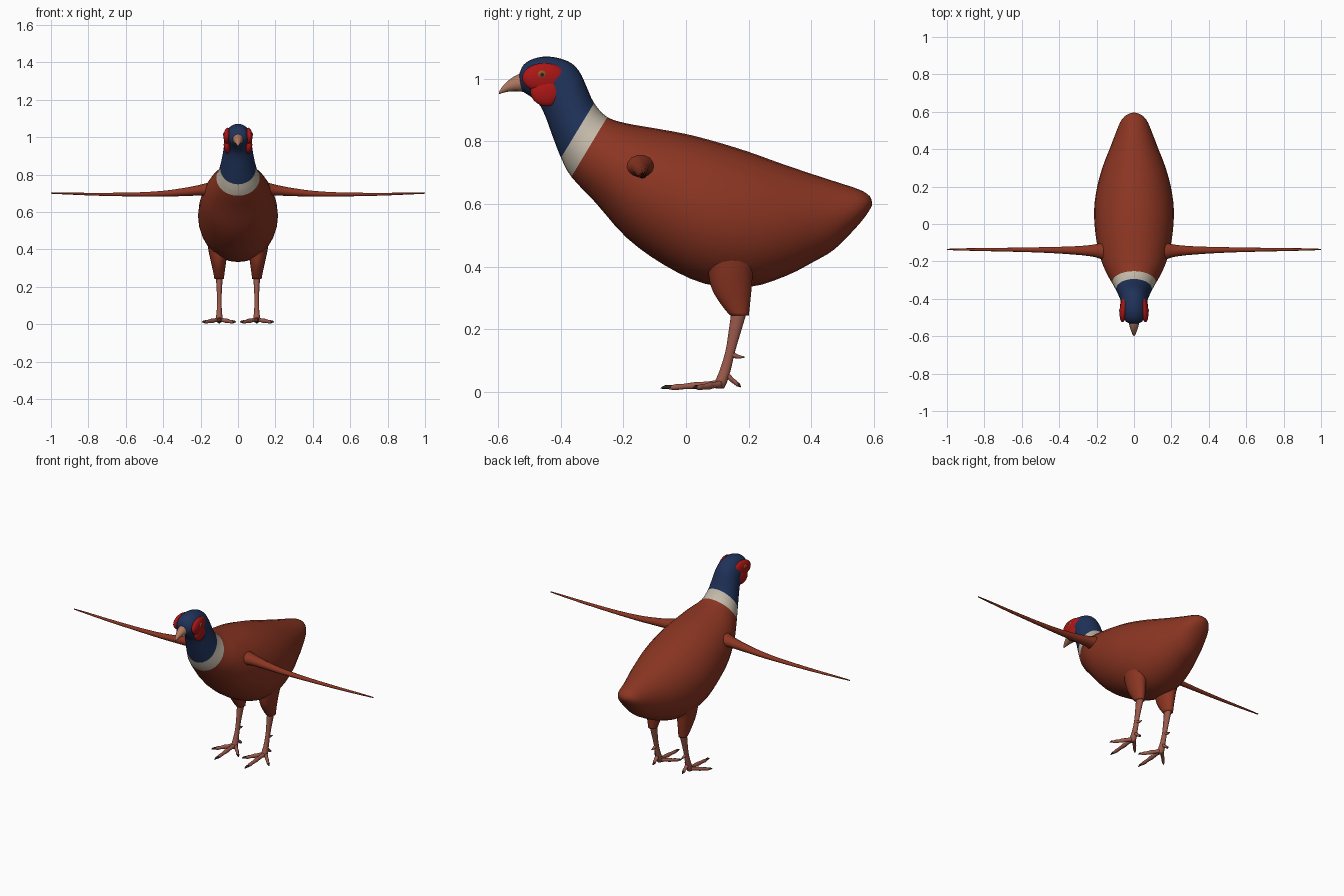
import bpy, bmesh, math
from mathutils import Vector

def material(name, r, g, b):
    m = bpy.data.materials.new(name)
    m.diffuse_color = (r, g, b, 1)
    return m

RUST = material("rust", 0.26, 0.036, 0.016)
WHITE = material("cream", 0.55, 0.49, 0.40)
BLUE = material("blue", 0.014, 0.032, 0.10)
RED = material("red", 0.42, 0.008, 0.008)
HORN = material("horn", 0.42, 0.19, 0.12)
SKIN = material("skin", 0.33, 0.10, 0.07)
DARK = material("dark", 0.03, 0.02, 0.02)
EYE = material("eye", 0.28, 0.09, 0.02)


def smooth_path(rows, steps):
    """Catmull-Rom interpolation of rows of numbers."""
    rows = [Vector(r) for r in rows]
    out = []
    for i in range(len(rows) - 1):
        a, b = rows[max(i - 1, 0)], rows[i]
        c, d = rows[i + 1], rows[min(i + 2, len(rows) - 1)]
        for k in range(steps):
            t = k / steps
            out.append(0.5 * (2 * b + (c - a) * t + (2 * a - 5 * b + 4 * c - d) * t * t
                              + (3 * b - a - 3 * c + d) * t ** 3))
    return out + [rows[-1]]


def finish(ob, mat, mirror):
    ob.data.materials.append(mat)
    for p in ob.data.polygons:
        p.use_smooth = True
    if mirror:
        ob.modifiers.new("mirror", 'MIRROR').use_mirror_merge = False
    return ob


def loft(name, rings, mat, sides=28, caps=(True, True), mirror=False):
    """Skin elliptical rings given as (centre, half axis u, half axis v)."""
    bm = bmesh.new()
    loops = []
    for c, u, v in rings:
        loops.append([bm.verts.new(c + u * math.cos(a) + v * math.sin(a))
                      for a in (2 * math.pi * k / sides for k in range(sides))])
    for p, q in zip(loops, loops[1:]):
        for k in range(sides):
            n = (k + 1) % sides
            bm.faces.new((p[k], p[n], q[n], q[k]))
    if caps[0]:
        bm.faces.new(loops[0])
    if caps[1]:
        bm.faces.new(loops[-1])
    bmesh.ops.recalc_face_normals(bm, faces=bm.faces)
    me = bpy.data.meshes.new(name)
    bm.to_mesh(me)
    bm.free()
    ob = bpy.data.objects.new(name, me)
    bpy.context.collection.objects.link(ob)
    return finish(ob, mat, mirror)


def side_rings(rows, steps=3):
    """Rows: top y, top z, bottom y, bottom z, half width."""
    return [(Vector((0, (r[0] + r[2]) / 2, (r[1] + r[3]) / 2)), Vector((r[4], 0, 0)),
             Vector((0, (r[0] - r[2]) / 2, (r[1] - r[3]) / 2))) for r in smooth_path(rows, steps)]


def limb(name, axis, rows, mat, sides=14, steps=3):
    """Mirrored limb. Rows: x, y, z and two radii across the given axis."""
    X, Y, Z = Vector((1, 0, 0)), Vector((0, 1, 0)), Vector((0, 0, 1))
    u, v = {'x': (Y, Z), 'y': (X, Z), 'z': (X, Y)}[axis]
    rings = [(Vector(r[:3]), u * r[3], v * r[4]) for r in smooth_path(rows, steps)]
    return loft(name, rings, mat, sides, mirror=True)


def ball(name, loc, size, mat, turn=0):
    bpy.ops.mesh.primitive_uv_sphere_add(segments=24, ring_count=14)
    ob = bpy.context.object
    ob.name = name
    for v in ob.data.vertices:
        p = Vector((v.co.x * size[0], v.co.y * size[1], v.co.z * size[2]))
        v.co = Vector((p.x * math.cos(turn) - p.y * math.sin(turn),
                       p.x * math.sin(turn) + p.y * math.cos(turn), p.z)) + Vector(loc)
    return finish(ob, mat, True)


# Body, collar, neck and head: one continuous loft split by colour
trunk = side_rings([
    (0.596, 0.602, 0.594, 0.592, 0.006), (0.588, 0.625, 0.575, 0.562, 0.042),
    (0.555, 0.646, 0.54, 0.52, 0.072), (0.48, 0.671, 0.475, 0.455, 0.101),
    (0.40, 0.697, 0.41, 0.416, 0.129), (0.30, 0.731, 0.32, 0.370, 0.166),
    (0.20, 0.767, 0.20, 0.334, 0.197), (0.10, 0.798, 0.06, 0.345, 0.213),
    (0.00, 0.824, -0.07, 0.405, 0.208), (-0.11, 0.844, -0.19, 0.492, 0.189),
    (-0.19, 0.858, -0.29, 0.605, 0.157), (-0.252, 0.878, -0.367, 0.687, 0.116),
    (-0.294, 0.923, -0.40, 0.748, 0.096), (-0.318, 0.975, -0.428, 0.82, 0.083),
    (-0.342, 1.025, -0.446, 0.87, 0.075), (-0.378, 1.057, -0.465, 0.912, 0.070),
    (-0.44, 1.072, -0.49, 0.938, 0.065), (-0.49, 1.064, -0.51, 0.952, 0.057),
    (-0.52, 1.045, -0.525, 0.962, 0.042), (-0.532, 1.02, -0.532, 0.975, 0.024)])
loft("body", trunk[:34], RUST, caps=(True, False))
loft("collar", trunk[33:37], WHITE, caps=(False, False))
loft("neck_and_head", trunk[36:], BLUE, caps=(False, True))

# Beak
loft("beak", side_rings([
    (-0.505, 1.025, -0.505, 0.957, 0.032), (-0.535, 1.016, -0.535, 0.960, 0.027),
    (-0.565, 0.998, -0.565, 0.960, 0.018), (-0.588, 0.975, -0.588, 0.955, 0.009),
    (-0.599, 0.957, -0.598, 0.951, 0.003)]), HORN, sides=16)

# Red face patches and eyes
ball("face_patch", (0.054, -0.453, 1.004), (0.022, 0.072, 0.047), RED, 0.12)
ball("face_lobe", (0.056, -0.445, 0.960), (0.020, 0.053, 0.047), RED, 0.08)
ball("eye", (0.068, -0.461, 1.014), (0.011, 0.018, 0.016), EYE, 0.12)
ball("pupil", (0.074, -0.461, 1.014), (0.0065, 0.008, 0.008), DARK, 0.12)

# Outstretched slim wings
limb("wing", 'x', [
    (0.12, -0.146, 0.716, 0.062, 0.048), (0.17, -0.145, 0.719, 0.045, 0.036),
    (0.21, -0.143, 0.716, 0.034, 0.029), (0.28, -0.142, 0.708, 0.025, 0.023),
    (0.40, -0.140, 0.698, 0.018, 0.016), (0.55, -0.138, 0.694, 0.013, 0.011),
    (0.75, -0.137, 0.695, 0.009, 0.008), (0.92, -0.136, 0.699, 0.006, 0.005),
    (1.00, -0.136, 0.701, 0.003, 0.003)], RUST)

# Thighs and shanks
limb("thigh", 'z', [
    (0.105, 0.15, 0.47, 0.065, 0.10), (0.106, 0.143, 0.39, 0.051, 0.074),
    (0.104, 0.146, 0.33, 0.040, 0.064), (0.102, 0.158, 0.28, 0.031, 0.047),
    (0.101, 0.171, 0.243, 0.025, 0.030)], RUST, sides=20)
limb("shank", 'z', [
    (0.10, 0.171, 0.26, 0.019, 0.026), (0.10, 0.158, 0.20, 0.015, 0.021),
    (0.10, 0.142, 0.13, 0.012, 0.016), (0.10, 0.126, 0.07, 0.014, 0.018),
    (0.10, 0.112, 0.03, 0.018, 0.020), (0.10, 0.108, 0.010, 0.012, 0.014)], SKIN)
limb("spur", 'y', [(0.10, 0.14, 0.122, 0.010, 0.012), (0.10, 0.165, 0.112, 0.007, 0.007),
                   (0.10, 0.187, 0.110, 0.002, 0.002)], SKIN)

# Toes, each with a knuckled shape and a dark claw
toes = {"inner": ((0.097, 0.115, 0.024), (0.012, 0.022, 0.010)),
        "middle": ((0.10, 0.115, 0.026), (0.10, -0.082, 0.010)),
        "outer": ((0.103, 0.115, 0.024), (0.192, 0.022, 0.010)),
        "hind": ((0.10, 0.118, 0.062), (0.098, 0.176, 0.014))}
for name, (start, end) in toes.items():
    a, b = Vector(start), Vector(end)
    wide = 1.15 if name in ("inner", "outer") else 1.0
    rows = [(*a.lerp(b, t), r * wide, r) for t, r in
            ((0, 0.014), (0.25, 0.010), (0.42, 0.012), (0.6, 0.009), (0.74, 0.010), (0.86, 0.006))]
    limb(name + "_toe", 'y', rows, SKIN, sides=10, steps=2)
    tip = [(*a.lerp(b, t), r, r) for t, r in ((0.80, 0.007), (0.92, 0.006), (1.0, 0.001))]
    tip[1] = (*tip[1][:2], tip[1][2] + 0.003, *tip[1][3:])
    limb(name + "_claw", 'y', tip, DARK, sides=8, steps=2)
